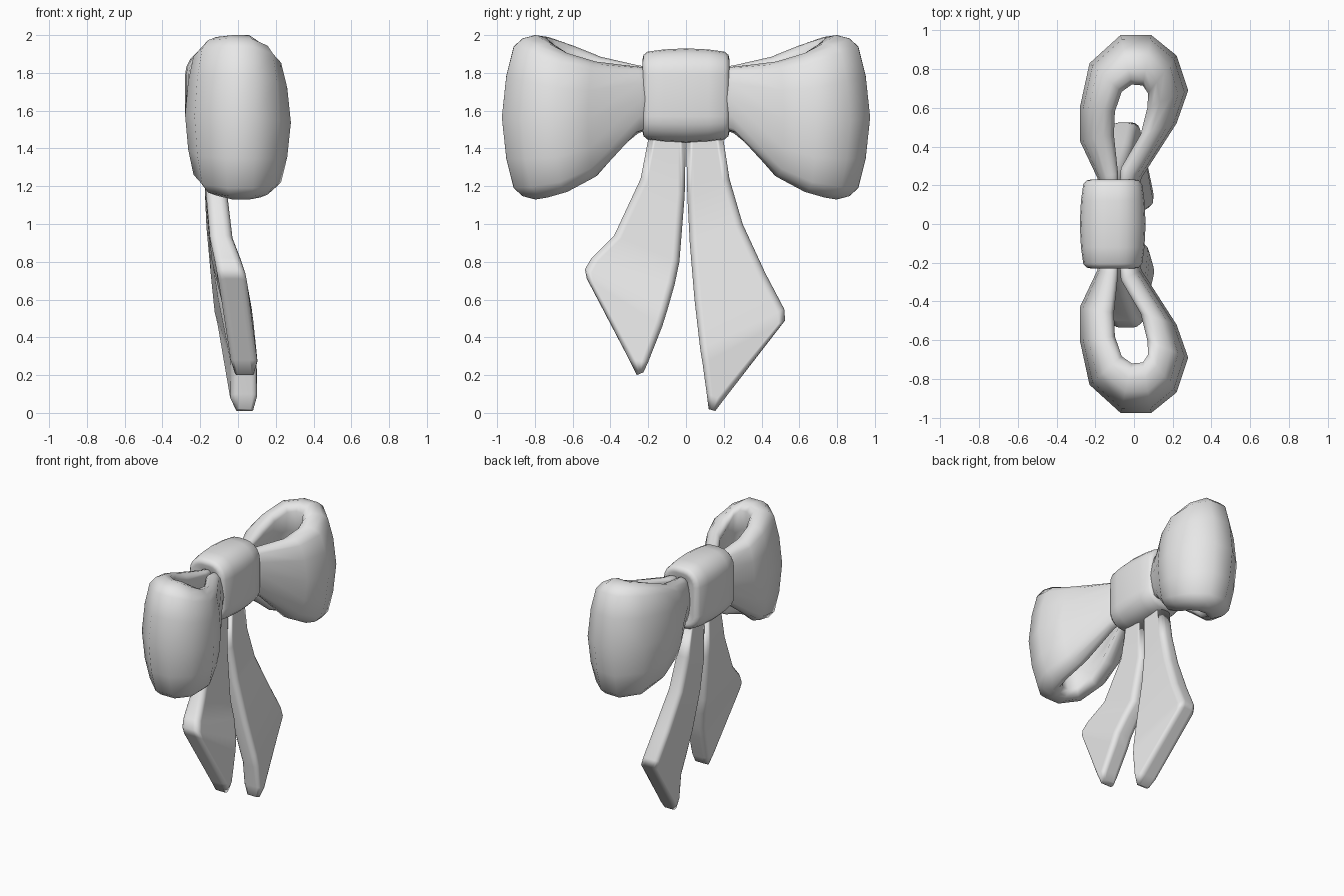
import bpy
import bmesh
from math import cos, sin, pi
from mathutils import Vector

cube = bpy.data.objects.get("Cube")
if cube:
    bpy.data.objects.remove(cube, do_unlink=True)

grey = bpy.data.materials.new("ribbon_grey")
grey.use_nodes = True
grey.diffuse_color = (0.8, 0.8, 0.8, 1)
grey.node_tree.nodes["Principled BSDF"].inputs["Base Color"].default_value = (0.8, 0.8, 0.8, 1)


def skin_rings(name, rings):
    """Bridge a row of equal closed rings, cap both ends and shade smooth."""
    bm = bmesh.new()
    rows = [[bm.verts.new(p) for p in ring] for ring in rings]
    for a, b in zip(rows, rows[1:]):
        for i in range(len(a)):
            j = (i + 1) % len(a)
            bm.faces.new((a[i], a[j], b[j], b[i]))
    bm.faces.new(rows[0])
    bm.faces.new(rows[-1])
    bmesh.ops.recalc_face_normals(bm, faces=bm.faces)
    mesh = bpy.data.meshes.new(name)
    bm.to_mesh(mesh)
    bm.free()
    mesh.materials.append(grey)
    for face in mesh.polygons:
        face.use_smooth = True
    obj = bpy.data.objects.new(name, mesh)
    bpy.context.collection.objects.link(obj)
    return obj


# Ribbon loops: outer x, y, inner x, y, top z, bottom z
loop_path = [
    (-.16, .12, -.08, .12, 1.82, 1.53), (-.19, .24, -.08, .26, 1.84, 1.48),
    (-.28, .43, -.1, .46, 1.885, 1.32), (-.28, .6, -.095, .58, 1.94, 1.21),
    (-.23, .83, -.06, .68, 1.99, 1.15), (-.07, .975, -.01, .715, 2, 1.13),
    (.09, .975, .045, .71, 2, 1.13), (.22, .87, .07, .67, 1.96, 1.14),
    (.28, .69, .065, .6, 1.905, 1.17), (.22, .52, .03, .46, 1.86, 1.25),
    (.04, .24, -.07, .29, 1.835, 1.48), (0, .12, -.08, .12, 1.82, 1.53),
]
# Ribbon section: fraction from outer to inner, fraction of height
half_section = [(0, .5), (.09, .75), (.24, .93), (.42, .98), (.68, 1),
                (.87, .985), (.98, .94), (.82, .75)]
section = half_section + [(.68, .5)] + [(d, 1 - t) for d, t in half_section[:0:-1]]


def ribbon_loop(name, side):
    rings = []
    for x, y, inner_x, inner_y, top, bottom in loop_path:
        rings.append([(x + (inner_x - x) * d, side * (y + (inner_y - y) * d),
                       bottom + (top - bottom) * t) for d, t in section])
    skin_rings(name, rings)


ribbon_loop("front_loop", -1)
ribbon_loop("back_loop", 1)


# Knot: rounded band wrapped around the middle
def knot_ring(y, inset):
    radius = .14
    ring = []
    for k, (sx, sz) in enumerate([(1, 1), (-1, 1), (-1, -1), (1, -1)]):
        for step in range(6):
            angle = (k + step / 5) * pi / 2
            ring.append((-.11 + sx * (.17 - radius) + (radius - inset) * cos(angle), y,
                         1.68 + sz * (.25 - radius) + (radius - inset) * sin(angle)))
    return ring


knot_half = [(.21, .1), (.23, .06), (.225, .035), (.205, .018), (.12, .006)]
knot_rows = [(-y, d) for y, d in knot_half] + [(0, 0)] + knot_half[::-1]
skin_rings("knot", [knot_ring(y, d) for y, d in knot_rows])


# Tails: half thickness, then outer and inner edge points of each row
def ribbon_tail(name, rows):
    rings = []
    for h, outer, inner in rows:
        a, b = Vector(outer), Vector(inner)
        across = (b - a).normalized()
        r = min(.04, (b - a).length * .35)
        quarter = [(r * (1 - cos(k * pi / 6)), h - r * (1 - sin(k * pi / 6)))
                   for k in range(4)]
        half = [(a + across * d, t) for d, t in quarter]
        half += [(b - across * d, t) for d, t in reversed(quarter)]
        ring = [p + Vector((t, 0, 0)) for p, t in half]
        ring += [p - Vector((t, 0, 0)) for p, t in reversed(half)]
        rings.append(ring)
    tail = skin_rings(name, rings)
    tail.modifiers.new("even_shading", 'WEIGHTED_NORMAL').weight = 80


ribbon_tail("long_tail", [
    (.055, (-.12, .19, 1.5), (-.12, 0, 1.5)),
    (.055, (-.12, .23, 1.24), (-.12, .007, 1.15)),
    (.06, (-.11, .3, 1), (-.09, .02, .9)),
    (.068, (-.08, .42, .74), (-.035, .045, .6)),
    (.07, (-.06, .52, .55), (.02, .075, .34)),
    (.07, (-.045, .525, .49), (.035, .088, .26)),
    (.07, (.025, .2, .07), (.035, .11, .1)),
    (.045, (.035, .155, .01), (.035, .12, .02)),
])
ribbon_tail("short_tail", [
    (.055, (-.12, -.19, 1.5), (-.12, 0, 1.5)),
    (.055, (-.12, -.24, 1.24), (-.12, -.007, 1.15)),
    (.06, (-.09, -.38, .94), (-.08, -.035, .8)),
    (.07, (-.055, -.5, .82), (-.04, -.06, .68)),
    (.075, (-.04, -.535, .76), (0, -.1, .54)),
    (.075, (-.03, -.525, .71), (.01, -.125, .46)),
    (.07, (.03, -.3, .28), (.035, -.2, .27)),
    (.05, (.035, -.26, .2), (.035, -.225, .215)),
])
